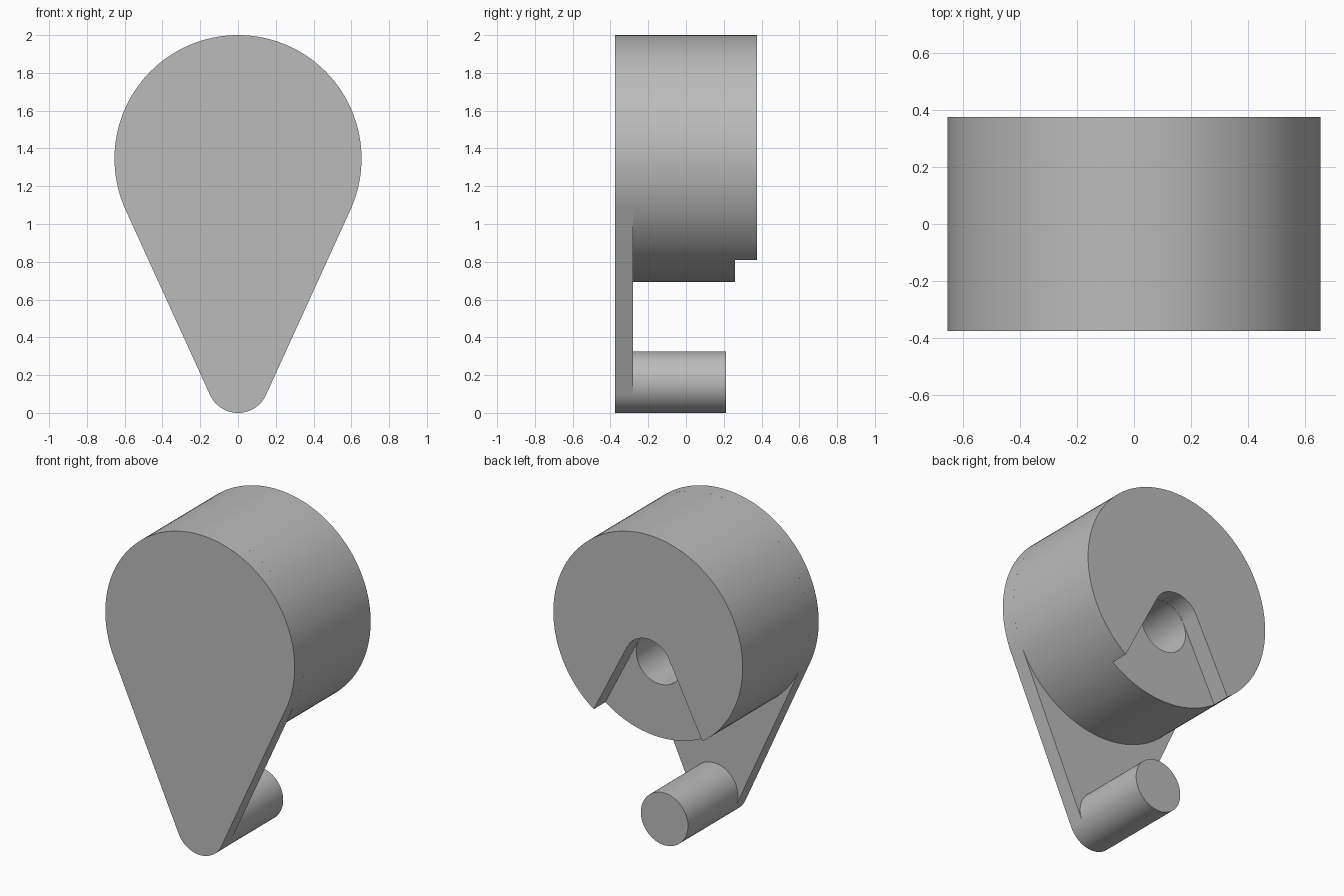
import bpy, bmesh
from math import sin, cos, asin, pi, radians

if "Cube" in bpy.data.objects:
    bpy.data.objects.remove(bpy.data.objects["Cube"])

R, CZ = 0.654, 1.346          # drum radius and axis height
r = 0.163                     # pin and bore radius, pin axis height
BORE_Z = 1.186
FRONT, PLATE_BACK, RECESS, BACK = -0.375, -0.28, 0.26, 0.375

grey = bpy.data.materials.new("plain grey")
grey.use_nodes = True
colour = (0.5, 0.5, 0.5, 1)
grey.diffuse_color = colour
grey.node_tree.nodes["Principled BSDF"].inputs["Base Color"].default_value = colour


def arc(cz, radius, start, end, steps):
    """Points on an arc in the xz plane, both ends included."""
    angles = [start + (end - start) * i / steps for i in range(steps + 1)]
    return [(radius * cos(a), cz + radius * sin(a)) for a in angles]


def circle(cz, radius, steps=128):
    return arc(cz, radius, 0, 2 * pi, steps)[:-1]


def prism(name, profile, y0, y1):
    """Extrude an xz profile from y0 to y1."""
    bm = bmesh.new()
    face = bm.faces.new([bm.verts.new((x, y0, z)) for x, z in profile])
    extruded = bmesh.ops.extrude_face_region(bm, geom=[face], use_keep_orig=True)
    moved = [v for v in extruded["geom"] if isinstance(v, bmesh.types.BMVert)]
    bmesh.ops.translate(bm, verts=moved, vec=(0, y1 - y0, 0))
    bmesh.ops.recalc_face_normals(bm, faces=bm.faces)
    mesh = bpy.data.meshes.new(name)
    bm.to_mesh(mesh)
    bm.free()
    mesh.materials.append(grey)
    obj = bpy.data.objects.new(name, mesh)
    bpy.context.collection.objects.link(obj)
    return obj


def activate(obj):
    bpy.ops.object.select_all(action='DESELECT')
    obj.select_set(True)
    bpy.context.view_layer.objects.active = obj


def cut(target, cutter):
    mod = target.modifiers.new("cut", 'BOOLEAN')
    mod.operation, mod.solver, mod.object = 'DIFFERENCE', 'EXACT', cutter
    activate(target)
    bpy.ops.object.modifier_apply(modifier=mod.name)
    bpy.data.objects.remove(cutter)


# Teardrop plate: two arcs joined by their common tangents
tilt = asin((R - r) / (CZ - r))
outline = arc(CZ, R, -tilt, pi + tilt, 96) + arc(r, r, pi + tilt, 2 * pi - tilt, 48)
plate = prism("teardrop_plate", outline, FRONT, PLATE_BACK)

# Drum with a flared slot in its back and a blind bore at the slot's top
drum = prism("drum", circle(CZ, R), PLATE_BACK, BACK)
flare = radians(27.1)
slot_top = arc(BORE_Z, r, flare, pi - flare, 48)
drop = 0.8
x_end = slot_top[0][0] + drop * sin(flare) / cos(flare)
z_end = slot_top[0][1] - drop
slot = slot_top + [(-x_end, z_end), (x_end, z_end)]
cut(drum, prism("slot_cutter", slot, RECESS, BACK + 0.1))
cut(drum, prism("bore_cutter", circle(BORE_Z, r - 0.001, 64), PLATE_BACK + 0.01, RECESS + 0.05))

# Pin at the narrow end
pin = prism("pin", circle(r, r, 96), PLATE_BACK, 0.213)

for part in (plate, drum, pin):
    activate(part)
    bpy.ops.object.shade_smooth_by_angle(angle=radians(30))
